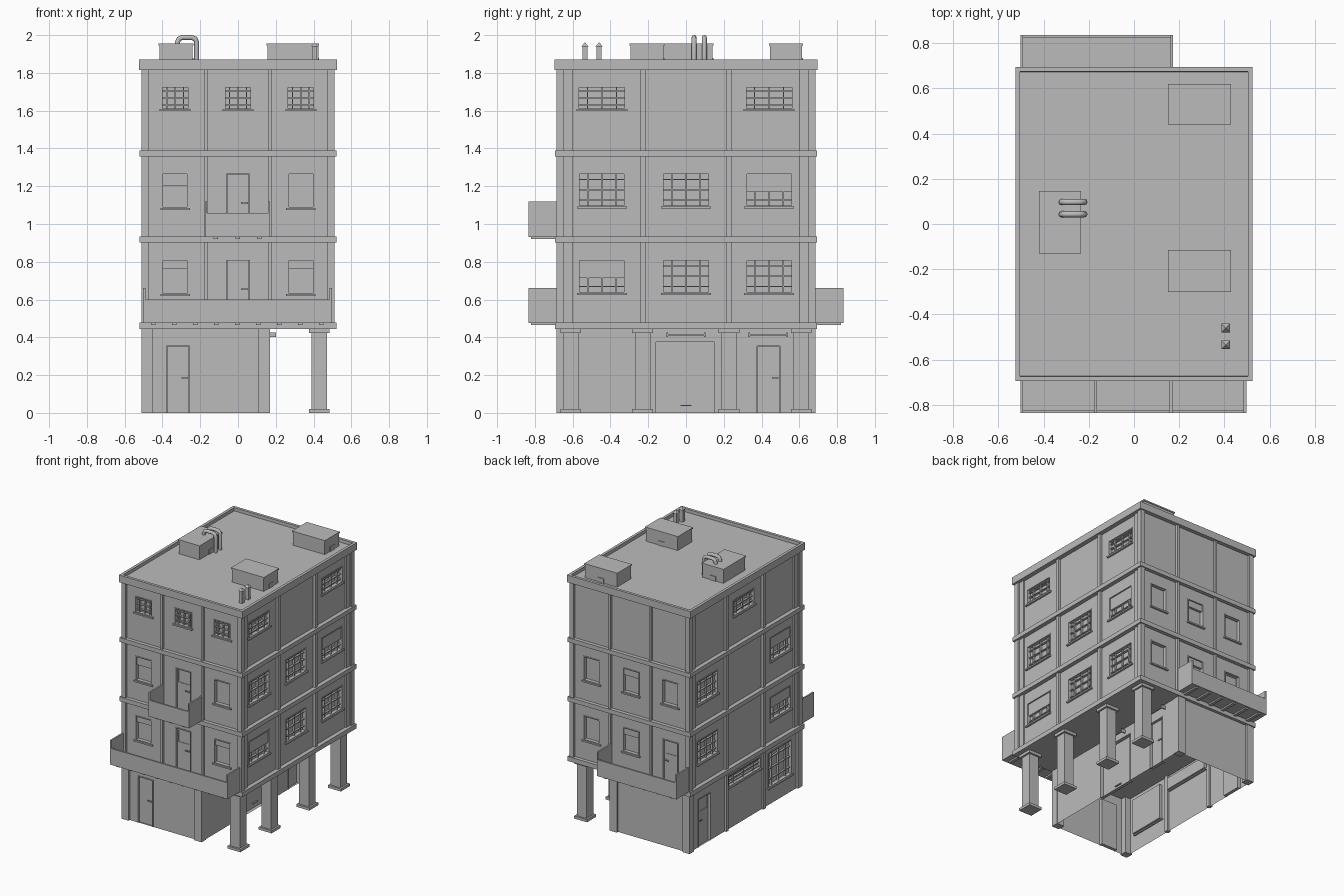
import bpy, bmesh
from mathutils import Vector

cube = bpy.data.objects.get("Cube")
if cube:
    bpy.data.objects.remove(cube, do_unlink=True)

GREY = (0.5, 0.5, 0.5, 1)
mat = bpy.data.materials.new("plain_grey")
mat.use_nodes = True
mat.diffuse_color = GREY
bsdf = next(n for n in mat.node_tree.nodes if n.type == 'BSDF_PRINCIPLED')
bsdf.inputs["Base Color"].default_value = GREY

# Each side maps (along, outward, up) to world space; model's left is +x
SIDES = {
    "front": lambda u, d, z: Vector((u, -d, z)),
    "back": lambda u, d, z: Vector((u, d, z)),
    "left": lambda u, d, z: Vector((d, u, z)),
    "right": lambda u, d, z: Vector((-d, u, z)),
}
STOREYS = (0.478, 0.935, 1.39)
ROOF = 1.845


def finish(name, bm):
    mesh = bpy.data.meshes.new(name)
    bm.to_mesh(mesh)
    bm.free()
    mesh.materials.append(mat)
    obj = bpy.data.objects.new(name, mesh)
    bpy.context.collection.objects.link(obj)
    return obj


def box(bm, a, b):
    verts = bmesh.ops.create_cube(bm, size=1)["verts"]
    for v in verts:
        v.co = [(p + q) / 2 + c * abs(q - p) for p, q, c in zip(a, b, v.co)]
    return verts


def side_box(bm, side, u, d, z):
    P = SIDES[side]
    return box(bm, P(u[0], d[0], z[0]), P(u[1], d[1], z[1]))


def quad(bm, points, toward):
    f = bm.faces.new([bm.verts.new(p) for p in points])
    f.normal_update()
    if f.normal.dot(toward) < 0:
        f.normal_flip()


def wall(name, side, u, d, z, holes, depth=0.025):
    """Flat wall split on a grid, with a recess for each (u0, u1, z0, z1) hole."""
    P = SIDES[side]
    out = P(0, 1, 0)
    bm = bmesh.new()
    us = sorted({*u, *(h[i] for h in holes for i in (0, 1))})
    zs = sorted({*z, *(h[i] for h in holes for i in (2, 3))})
    for a, b in zip(us, us[1:]):
        for c, e in zip(zs, zs[1:]):
            m, n = (a + b) / 2, (c + e) / 2
            inside = any(h[0] < m < h[1] and h[2] < n < h[3] for h in holes)
            if not inside:
                quad(bm, [P(a, d, c), P(b, d, c), P(b, d, e), P(a, d, e)], out)
    for a, b, c, e in holes:
        ring = [(a, c), (b, c), (b, e), (a, e)]
        back = d - depth
        quad(bm, [P(p, back, q) for p, q in ring], out)
        centre = P((a + b) / 2, d, (c + e) / 2)
        for (p, q), (r, s) in zip(ring, ring[1:] + ring[:1]):
            pts = [P(p, d, q), P(r, d, s), P(r, back, s), P(p, back, q)]
            quad(bm, pts, centre - pts[0])
    bmesh.ops.remove_doubles(bm, verts=bm.verts, dist=1e-5)
    finish(name, bm)


def frame(bm, side, hole, d, w=0.007, sill=True):
    a, b, c, e = hole
    for u in ((a, a + w), (b - w, b)):
        side_box(bm, side, u, d, (c, e))
    side_box(bm, side, (a, b), d, (e - w, e))
    if sill:
        side_box(bm, side, (a, b), d, (c, c + w))


def window(name, side, hole, d, bars=True, blind=0.0):
    a, b, c, e = hole
    bm = bmesh.new()
    frame(bm, side, hole, (d - 0.024, d + 0.004))
    side_box(bm, side, (a - 0.008, b + 0.008), (d - 0.01, d + 0.014), (c - 0.008, c + 0.003))
    if bars:
        for t in (0.2, 0.5, 0.8):
            m, n = a + t * (b - a), c + t * (e - c)
            side_box(bm, side, (m - 0.003, m + 0.003), (d - 0.024, d - 0.008), (c, e))
            side_box(bm, side, (a, b), (d - 0.024, d - 0.009), (n - 0.003, n + 0.003))
    if blind:
        side_box(bm, side, (a, b), (d - 0.024, d - 0.006), (e - blind * (e - c), e - 0.005))
    finish(name, bm)


def door(name, side, hole, d, glazed=False):
    a, b, c, e = hole
    bm = bmesh.new()
    frame(bm, side, hole, (d - 0.024, d + 0.004), sill=False)
    side_box(bm, side, (a + 0.009, b - 0.009), (d - 0.024, d - 0.014), (c, e - 0.009))
    if glazed:
        pane = (a + 0.015, b - 0.017, e - 0.115, e - 0.015)
        frame(bm, side, pane, (d - 0.015, d - 0.01), 0.005)
    h = c + 0.52 * (e - c)
    side_box(bm, side, (b - 0.05, b - 0.015), (d - 0.004, d + 0.002), (h - 0.004, h + 0.004))
    side_box(bm, side, (b - 0.022, b - 0.015), (d - 0.015, d), (h - 0.004, h + 0.004))
    finish(name, bm)


def facade(side, half, d, bays, doors, windows):
    """Upper wall; windows hold (storey, bay, width, low, high, bars, blind)."""
    holes = []
    for k, bay in doors:
        m, z = bays[bay], STOREYS[k]
        hole = (m - 0.067, m + 0.067, z + 0.002, z + 0.337)
        holes.append(hole)
        door(f"{side}_balcony_door_{k + 1}", side, hole, d, True)
    for k, bay, w, lo, hi, bars, blind in windows:
        m, z = bays[bay], STOREYS[k]
        hole = (m - w / 2, m + w / 2, z + lo, z + hi)
        holes.append(hole)
        window(f"{side}_window_{k + 1}_{bay + 1}", side, hole, d, bars, blind)
    wall(f"{side}_upper_wall", side, (-half, half), d, (0.46, 1.83), holes)


# Upper storey walls with their windows and balcony doors
SHORT = (-0.333, 0, 0.333)
LONG = (-0.445, 0, 0.44)
small = (0.14, 0.148, 0.337)
wide = (0.25, 0.155, 0.337)
top = (0.215, 0.34)
facade("front", 0.49, 0.665, SHORT, [(0, 1), (1, 1)],
       [(0, 0, *small, False, 0.27), (0, 2, *small, False, 0.27),
        (1, 0, *small, False, 0.37), (1, 2, *small, False, 0)]
       + [(2, i, 0.148, *top, True, 0) for i in range(3)])
facade("back", 0.49, 0.665, SHORT, [(0, 0)],
       [(0, 1, *small, False, 0.3), (0, 2, *small, False, 0)]
       + [(1, i, *small, False, 0.3 * (i == 1)) for i in range(3)])
facade("left", 0.665, 0.49, LONG, [],
       [(k, i, *wide, True, 0.55 if (k, i) in ((0, 0), (1, 2)) else 0)
        for k in (0, 1) for i in range(3)]
       + [(2, i, 0.255, *top, True, 0) for i in (0, 2)])
facade("right", 0.665, 0.49, LONG, [],
       [(0, 0, *wide, True, 0.5), (0, 2, *wide, True, 0),
        (1, 0, *wide, True, 0.5), (1, 2, *wide, True, 0),
        (2, 1, 0.255, *top, True, 0)])

# Corner posts and slim pilasters on the upper storeys
bm = bmesh.new()
Z = (0.46, 1.83)
for sx in (-1, 1):
    for sy in (-1, 1):
        box(bm, (sx * 0.475, sy * 0.645, Z[0]), (sx * 0.51, sy * 0.685, Z[1]))
        box(bm, (sx * 0.48, sy * 0.60, Z[0]), (sx * 0.50, sy * 0.65, Z[1]))
for s in (-1, 1):
    for side in ("front", "back"):
        side_box(bm, side, (s * 0.162, s * 0.18), (0.65, 0.683), Z)
    for side in ("left", "right"):
        side_box(bm, side, (s * 0.212, s * 0.24), (0.475, 0.508), Z)
finish("pilasters", bm)

# Floor bands
for name, lo, hi in (("first_floor_slab", 0.443, 0.478), ("second_floor_band", 0.902, 0.935),
                     ("third_floor_band", 1.357, 1.39)):
    bm = bmesh.new()
    box(bm, (-0.522, -0.693, lo), (0.522, 0.693, hi))
    finish(name, bm)

# Roof with sunken deck behind a parapet
bm = bmesh.new()
box(bm, (-0.525, -0.695, 1.815), (0.525, 0.695, 1.87))
deck = max(bm.faces, key=lambda f: f.calc_center_median().z)
bmesh.ops.inset_region(bm, faces=[deck], thickness=0.03)
bmesh.ops.inset_region(bm, faces=[deck], thickness=0.0005)
for v in deck.verts:
    v.co.z = ROOF
finish("roof_parapet", bm)

# Ground floor: open-bottomed shell with doors, garage and windows
GZ = (0, 0.45)
entry = (-0.385, -0.25, 0, 0.36)
wall("front_ground_wall", "front", (-0.495, 0.165), 0.67, GZ, [entry])
door("front_ground_door", "front", entry, 0.67)
wall("back_ground_wall", "back", (-0.495, 0.165), 0.67, GZ, [])
garage, service = (-0.165, 0.158, 0, 0.38), (0.37, 0.505, 0, 0.36)
wall("left_ground_wall", "left", (-0.67, 0.67), 0.165, GZ, [garage, service])
door("left_ground_door", "left", service, 0.165)
rear, strip, shop = (0.41, 0.56, 0, 0.37), (-0.2, 0.2, 0.32, 0.41), (-0.575, -0.285, 0.13, 0.4)
wall("right_ground_wall", "right", (-0.67, 0.67), 0.495, GZ, [rear, strip, shop])
door("right_ground_door", "right", rear, 0.495, True)
window("right_strip_window", "right", strip, 0.495)
window("right_shop_window", "right", shop, 0.495)

bm = bmesh.new()
frame(bm, "left", garage, (0.142, 0.169), 0.006, sill=False)
side_box(bm, "left", (-0.03, 0.03), (0.138, 0.15), (0.036, 0.042))
finish("garage_door", bm)

bm = bmesh.new()
for sy in (-1, 1):
    box(bm, (-0.51, sy * 0.63, 0), (-0.45, sy * 0.685, 0.45))
    box(bm, (0.108, sy * 0.63, 0), (0.17, sy * 0.685, 0.45))
    box(bm, (-0.51, sy * 0.212, 0), (-0.48, sy * 0.24, 0.45))
finish("ground_pilasters", bm)

# Bar lamps above the garage and service door
bm = bmesh.new()
for a, b in ((-0.1, 0.1), (0.335, 0.535)):
    side_box(bm, "left", (a, b), (0.185, 0.195), (0.41, 0.418))
    for u in (a, b):
        side_box(bm, "left", (u - 0.004, u + 0.004), (0.16, 0.2), (0.402, 0.426))
finish("wall_lamps", bm)

# Columns under the overhang
for i, y in enumerate((-0.61, -0.23, 0.227, 0.61)):
    bm = bmesh.new()
    for r, lo, hi in ((0.055, 0, 0.02), (0.041, 0.01, 0.44), (0.055, 0.422, 0.446)):
        box(bm, (0.43 - r, y - r, lo), (0.43 + r, y + r, hi))
    finish(f"column_{i + 1}", bm)


# Balconies with raised side walls and ribs below
def balcony(name, side, u0, u1, z, ribs):
    bm = bmesh.new()
    side_box(bm, side, (u0, u1), (0.67, 0.835), (z - 0.003, z + 0.01))
    side_box(bm, side, (u0, u1), (0.822, 0.835), (z, z + 0.122))
    for u in ((u0, u0 + 0.012), (u1 - 0.012, u1)):
        side_box(bm, side, u, (0.67, 0.835), (z, z + 0.184))
    for i in range(ribs):
        u = u0 + (i + 0.5) * (u1 - u0) / ribs
        side_box(bm, side, (u - 0.012, u + 0.012), (0.69, 0.82), (z - 0.014, z))
    finish(name, bm)


balcony("front_long_balcony", "front", -0.503, 0.497, STOREYS[0], 9)
balcony("front_small_balcony", "front", -0.175, 0.17, STOREYS[1], 3)
balcony("back_balcony", "back", -0.503, 0.173, STOREYS[0], 6)

# Roof units with lids and small outlets
for name, x, y in (("roof_unit_back", (0.155, 0.425), (0.445, 0.615)),
                   ("roof_unit_middle", (0.155, 0.425), (-0.295, -0.12)),
                   ("roof_unit_piped", (-0.415, -0.24), (-0.125, 0.14))):
    bm = bmesh.new()
    box(bm, (x[0], y[0], ROOF), (x[1], y[1], 1.95))
    box(bm, (x[0] - 0.005, y[0] - 0.005, 1.945), (x[1] + 0.005, y[1] + 0.005, 1.955))
    mx, my = sum(x) / 2, sum(y) / 2
    box(bm, (x[1], my - 0.025, ROOF), (x[1] + 0.005, my + 0.025, 1.88))
    box(bm, (mx - 0.025, y[1], ROOF), (mx + 0.025, y[1] + 0.005, 1.88))
    finish(name, bm)

# Bent pipes
for i, y in enumerate((0.043, 0.097)):
    curve = bpy.data.curves.new(f"roof_pipe_{i + 1}", 'CURVE')
    curve.dimensions = '3D'
    curve.bevel_depth = 0.0135
    curve.bevel_resolution = 2
    curve.use_fill_caps = True
    path = [(-0.32, 1.94), (-0.32, 1.962), (-0.313, 1.98), (-0.295, 1.987),
            (-0.245, 1.987), (-0.226, 1.98), (-0.219, 1.962), (-0.219, ROOF)]
    spline = curve.splines.new('POLY')
    spline.points.add(len(path) - 1)
    for p, (x, z) in zip(spline.points, path):
        p.co = (x, y, z, 1)
    curve.materials.append(mat)
    bpy.context.collection.objects.link(bpy.data.objects.new(curve.name, curve))

# Vent posts with pyramid caps
for i, y in enumerate((-0.535, -0.46)):
    bm = bmesh.new()
    box(bm, (0.393, y - 0.013, ROOF), (0.419, y + 0.013, 1.945))
    cap = box(bm, (0.387, y - 0.019, 1.94), (0.425, y + 0.019, 1.962))
    peak = [v for v in cap if v.co.z > 1.95]
    bmesh.ops.pointmerge(bm, verts=peak, merge_co=(0.406, y, 1.962))
    finish(f"vent_post_{i + 1}", bm)
